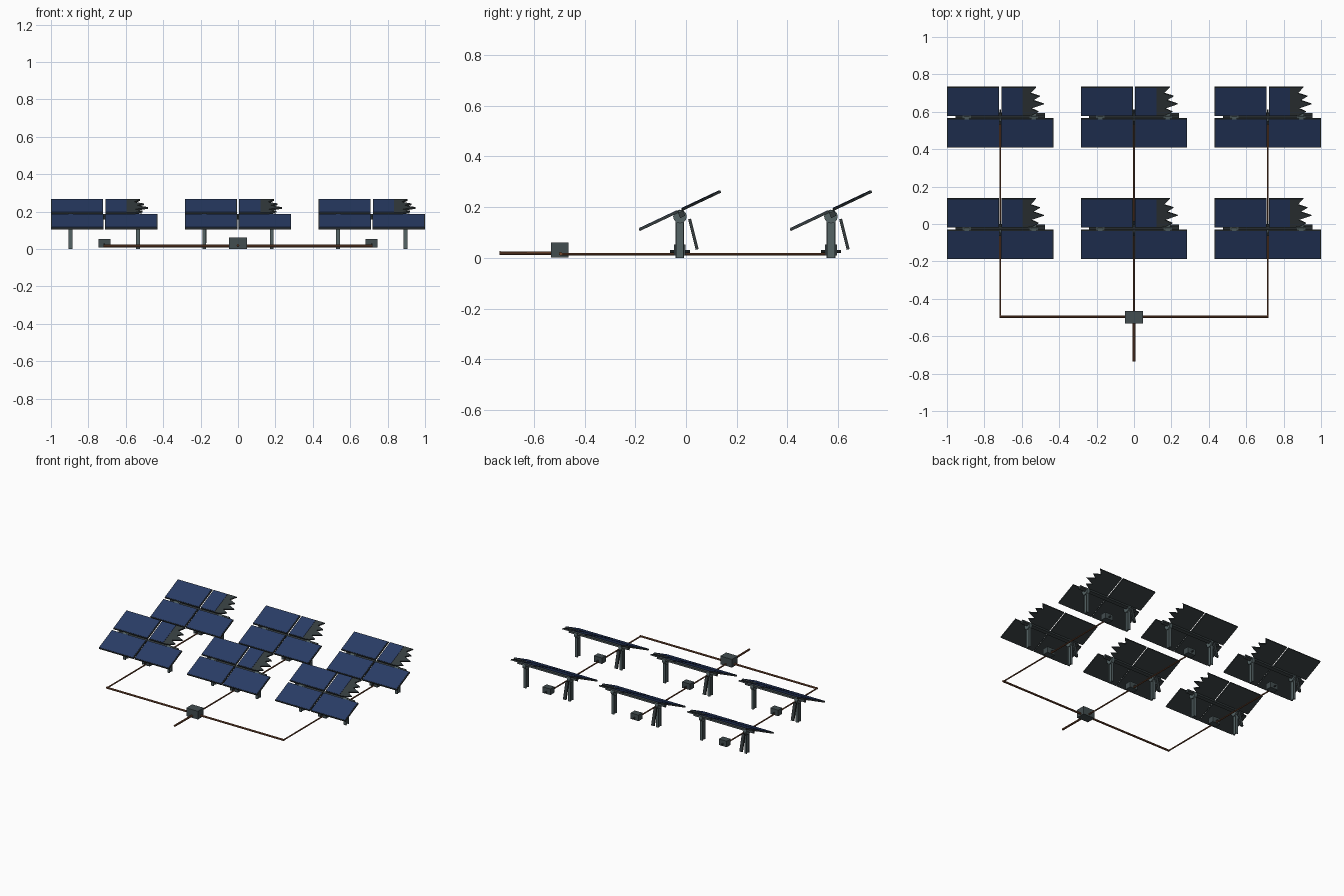
import bpy, bmesh
from math import radians, pi
from mathutils import Matrix, Vector

if "Cube" in bpy.data.objects:
    bpy.data.objects.remove(bpy.data.objects["Cube"])


def material(name, rgb):
    m = bpy.data.materials.new(name)
    m.diffuse_color = (*rgb, 1)
    m.use_nodes = True
    m.node_tree.nodes["Principled BSDF"].inputs["Base Color"].default_value = m.diffuse_color
    return m


NAVY = material("cell_blue", (0.022, 0.045, 0.13))
DARK = material("dark_frame", (0.035, 0.045, 0.048))
STEEL = material("post_steel", (0.09, 0.125, 0.13))
BOX = material("box_grey", (0.055, 0.075, 0.08))
COPPER = material("cable_copper", (0.17, 0.065, 0.03))


def finish(name, bm, mat, matrix):
    bmesh.ops.recalc_face_normals(bm, faces=bm.faces)
    me = bpy.data.meshes.new(name)
    bm.to_mesh(me)
    bm.free()
    me.materials.append(mat)
    ob = bpy.data.objects.new(name, me)
    bpy.context.collection.objects.link(ob)
    ob.matrix_world = matrix
    return ob


def box(name, center, size, mat, base=Matrix()):
    bm = bmesh.new()
    bmesh.ops.create_cube(bm, size=1, matrix=Matrix.Translation(center) @ Matrix.Diagonal((*size, 1)))
    return finish(name, bm, mat, base)


def prism(name, outline, z0, z1, mat, base=Matrix()):
    bm = bmesh.new()
    face = bm.faces.new([bm.verts.new((x, y, z0)) for x, y in outline])
    ext = bmesh.ops.extrude_face_region(bm, geom=[face])["geom"]
    verts = [v for v in ext if isinstance(v, bmesh.types.BMVert)]
    bmesh.ops.translate(bm, verts=verts, vec=(0, 0, z1 - z0))
    return finish(name, bm, mat, base)


def rod(name, a, b, r, mat, base=Matrix(), sides=8):
    a, b = Vector(a), Vector(b)
    rot = (b - a).to_track_quat('Z', 'Y').to_matrix().to_4x4()
    bm = bmesh.new()
    bmesh.ops.create_cone(bm, cap_ends=True, segments=sides, radius1=r, radius2=r, depth=(b - a).length,
                          matrix=Matrix.Translation((a + b) / 2) @ rot)
    return finish(name, bm, mat, base)


COLUMNS = (-0.715, 0, 0.715)
ROWS = (-0.024, 0.572)
TILT = radians(25.3)
# half of an H-beam section is mirrored into the full outline
HALF = [(0.010, -0.017), (0.010, -0.012), (0.004, -0.012), (0.004, 0.012), (0.010, 0.012), (0.010, 0.017)]
H_SECTION = HALF + [(-x, y) for x, y in reversed(HALF)]
# broken panel edge
SHARDS = [(0.14, 0.008), (0.168, 0.012), (0.205, 0.032), (0.165, 0.052), (0.234, 0.078),
          (0.175, 0.100), (0.212, 0.124), (0.160, 0.142), (0.192, 0.178)]


def panel(base, x0, x1, v0, v1):
    cx, cv = (x0 + x1) / 2, (v0 + v1) / 2
    box("panel_frame", (cx, cv, 0), (x1 - x0, v1 - v0, 0.010), DARK, base)
    box("panel_cells", (cx, cv, 0.005), (x1 - x0 - 0.007, v1 - v0 - 0.007, 0.004), NAVY, base)


def table(x, y):
    ground = Matrix.Translation((x, y, 0))
    deck = Matrix.Translation((x, y, 0.186)) @ Matrix.Rotation(TILT, 4, 'X')
    # three whole panels
    panel(deck, -0.284, -0.004, -0.178, -0.008)
    panel(deck, 0.004, 0.284, -0.178, -0.008)
    panel(deck, -0.284, -0.006, 0.008, 0.178)
    # broken panel with exposed backing
    prism("broken_panel_backing", [(0.006, 0.008)] + SHARDS + [(0.006, 0.178)], -0.005, 0.005, DARK, deck)
    box("broken_panel_cells", (0.0645, 0.093, 0.005), (0.111, 0.163, 0.004), NAVY, deck)
    # support beam
    box("support_beam", (0, 0, -0.016), (0.48, 0.022, 0.022), DARK, deck)
    # posts with pivot discs and deck clamps
    for px in (-0.18, 0.18):
        prism("post", [(px + a, b) for a, b in H_SECTION], 0, 0.16, STEEL, ground)
        rod("pivot_disc", (px - 0.012, 0, 0.163), (px + 0.012, 0, 0.163), 0.027, STEEL, ground, 12)
        box("deck_clamp", (px, 0, -0.008), (0.045, 0.014, 0.018), STEEL, deck)
    # loose brace hanging behind the left post
    lean = Matrix.Translation((x - 0.18, y + 0.053, 0.093)) @ Matrix.Rotation(radians(14), 4, 'X')
    box("loose_brace", (0, 0, 0), (0.022, 0.012, 0.124), DARK, lean)
    # junction box with cable glands
    box("junction_box", (0, 0, 0.031), (0.064, 0.046, 0.044), BOX, ground)
    rod("cable_gland", (0, -0.04, 0.025), (0, 0.04, 0.025), 0.005, DARK, ground)


for x in COLUMNS:
    for y in ROWS:
        table(x, y)
    # row cable
    rod("row_cable", (x, -0.495, 0.015), (x, ROWS[1], 0.015), 0.005, COPPER)

# collector cables and main box
rod("collector_cable", (-0.72, -0.495, 0.016), (0.72, -0.495, 0.016), 0.007, COPPER)
rod("feed_cable", (0, -0.735, 0.019), (0, -0.5, 0.017), 0.007, COPPER)
box("main_combiner_box", (0, -0.498, 0.031), (0.094, 0.068, 0.060), BOX)
